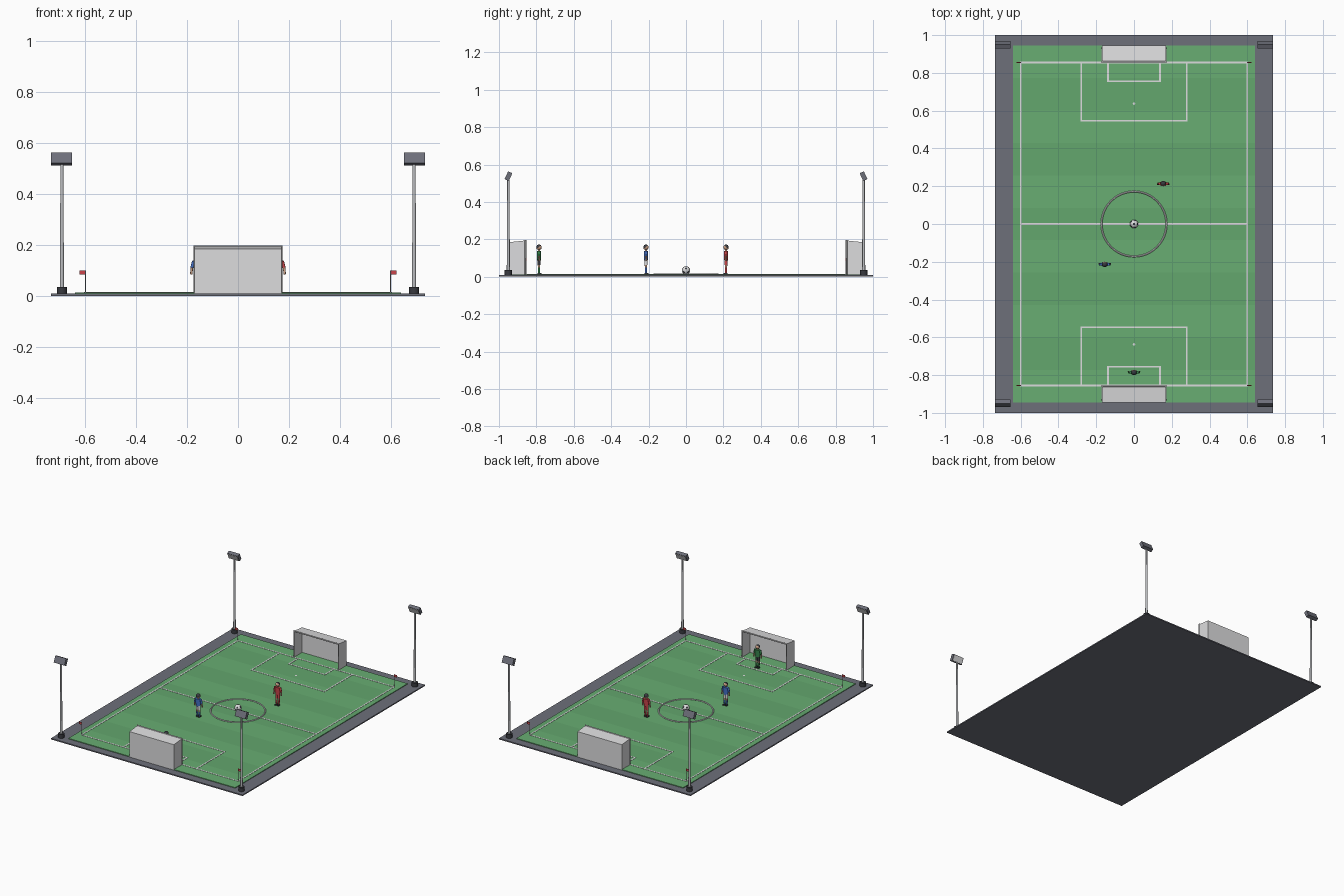
import bpy, bmesh, math
from mathutils import Matrix, Vector

if "Cube" in bpy.data.objects:
    bpy.data.objects.remove(bpy.data.objects["Cube"])


def mat(name, r, g, b):
    m = bpy.data.materials.new(name)
    m.diffuse_color = (r, g, b, 1)
    m.use_nodes = True
    m.node_tree.nodes["Principled BSDF"].inputs["Base Color"].default_value = m.diffuse_color
    return m


GRAY = mat("slate gray", 0.155, 0.16, 0.195)
GRASS_A = mat("grass light", 0.14, 0.42, 0.17)
GRASS_B = mat("grass deep", 0.125, 0.385, 0.155)
WHITE = mat("white", 0.72, 0.72, 0.73)
METAL = mat("pole metal", 0.5, 0.51, 0.53)
DARK = mat("charcoal", 0.04, 0.042, 0.05)
RED = mat("red", 0.6, 0.06, 0.07)
BLUE = mat("blue", 0.06, 0.17, 0.6)
KEEPER = mat("keeper green", 0.04, 0.25, 0.08)
SKIN = mat("skin", 0.62, 0.36, 0.24)

TURF = 0.0125  # height of the playing surface


class Part:
    """Collects primitives into one mesh object."""
    def __init__(self, name, *mats):
        self.name, self.mats, self.bm = name, mats, bmesh.new()

    def tag(self, verts, slot):
        for f in {f for v in verts for f in v.link_faces}:
            f.material_index = slot

    def box(self, c, size, rot=0.0, slot=0):
        m = Matrix.Translation(c) @ Matrix.Rotation(rot, 4, 'X') @ Matrix.Diagonal((*size, 1))
        self.tag(bmesh.ops.create_cube(self.bm, size=1, matrix=m)['verts'], slot)

    def rod(self, a, b, r1, r2, seg=10, slot=0, squash=1.0):
        a, b = Vector(a), Vector(b)
        m = (Matrix.Translation((a + b) / 2) @ (b - a).to_track_quat('Z', 'Y').to_matrix().to_4x4()
             @ Matrix.Diagonal((1, squash, 1, 1)))
        self.tag(bmesh.ops.create_cone(self.bm, cap_ends=True, segments=seg, radius1=r1, radius2=r2,
                                       depth=(b - a).length, matrix=m)['verts'], slot)

    def done(self, smooth=False, spin=0.0, loc=(0, 0, 0)):
        me = bpy.data.meshes.new(self.name)
        bmesh.ops.recalc_face_normals(self.bm, faces=self.bm.faces)
        self.bm.to_mesh(me)
        self.bm.free()
        for m in self.mats:
            me.materials.append(m)
        ob = bpy.data.objects.new(self.name, me)
        bpy.context.collection.objects.link(ob)
        ob.location, ob.rotation_euler.z = loc, spin
        if smooth:
            bpy.ops.object.select_all(action='DESELECT')
            ob.select_set(True)
            bpy.context.view_layer.objects.active = ob
            bpy.ops.object.shade_smooth_by_angle(angle=math.radians(40))
        return ob


# Ground slab
p = Part("ground_slab", GRAY)
p.box((0, 0, 0.004), (1.47, 2, 0.008))
p.done()

# Striped grass: slab cut across into eleven bands
p = Part("grass", GRASS_A, GRASS_B)
p.box((0, 0, 0.01), (1.28, 1.89, TURF * 2 - 0.02))
step = 1.89 / 11
for i in range(1, 11):
    geom = p.bm.verts[:] + p.bm.edges[:] + p.bm.faces[:]
    bmesh.ops.bisect_plane(p.bm, geom=geom, plane_co=(0, -0.945 + i * step, 0), plane_no=(0, 1, 0))
for f in p.bm.faces:
    f.material_index = int((f.calc_center_median().y + 0.9449) / step) % 2
p.done()

# Painted lines
p = Part("pitch_lines", WHITE)
W, LZ = 0.009, TURF + 0.0007


def line(x0, y0, x1, y1):
    p.box(((x0 + x1) / 2, (y0 + y1) / 2, LZ), (abs(x1 - x0) + W, abs(y1 - y0) + W, 0.0016))


line(-0.6, 0, 0.6, 0)
for s in (-1, 1):
    line(s * 0.6, -0.855, s * 0.6, 0.855)
    line(-0.6, s * 0.855, 0.6, s * 0.855)
    for hw, y in ((0.28, 0.547), (0.138, 0.755)):
        line(-hw, s * y, hw, s * y)
        for side in (-1, 1):
            line(side * hw, s * y, side * hw, s * 0.855)
    p.rod((0, s * 0.637, TURF), (0, s * 0.637, TURF + 0.002), 0.007, 0.007, 12)
p.done()

# Centre circle
bpy.ops.mesh.primitive_torus_add(major_radius=0.172, minor_radius=0.0045, major_segments=48,
                                 minor_segments=6, location=(0, 0, TURF + 0.001))
ring = bpy.context.object
ring.name = "centre_circle"
ring.data.materials.append(WHITE)

# Ball with dark patches around the twelve icosahedron corners
p = Part("ball", WHITE, DARK)
ico = bmesh.new()
bmesh.ops.create_icosphere(ico, subdivisions=1, radius=1)
corners = [v.co.normalized() for v in ico.verts]
ico.free()
bmesh.ops.create_icosphere(p.bm, subdivisions=4, radius=0.022)
for f in p.bm.faces:
    n = f.calc_center_median().normalized()
    f.material_index = int(max(n.dot(c) for c in corners) > math.cos(0.27))
p.done(smooth=True, loc=(0, 0, TURF + 0.022))

# Goals: net shell with a tubular front frame
for s, label in ((-1, "front"), (1, "back")):
    hw, yf, yb, zf, zb = 0.17, s * 0.858, s * 0.945, 0.193, 0.184
    p = Part(label + "_goal_net", WHITE)
    rim = [[p.bm.verts.new((x, y, z)) for y, z in ((yf, TURF), (yf, zf), (yb, zb), (yb, 0.008))]
           for x in (-hw, hw)]
    for side in rim:
        p.bm.faces.new(side)
    for i in (1, 2):
        p.bm.faces.new((rim[0][i], rim[0][i + 1], rim[1][i + 1], rim[1][i]))
    net = p.done()
    mod = net.modifiers.new("thickness", 'SOLIDIFY')
    mod.thickness, mod.offset = 0.002, 0

    p = Part(label + "_goal_frame", WHITE)
    for x in (-hw, hw):
        p.rod((x, yf, TURF), (x, yf, zf + 0.004), 0.0045, 0.0045)
    p.rod((-hw, yf, zf), (hw, yf, zf), 0.0045, 0.0045)
    p.done(smooth=True)

# Floodlights and corner flags in all four corners
for sx in (-1, 1):
    for sy in (-1, 1):
        x, y = sx * 0.692, sy * 0.95
        p = Part("floodlight_mast", METAL, DARK)
        p.rod((x, y, 0.008), (x, y, 0.035), 0.02, 0.02, 12, slot=1)
        p.rod((x, y, 0.035), (x, y, 0.53), 0.0085, 0.006, 10)
        p.done(smooth=True)

        lx = sx * 0.694
        tilt = sy * math.radians(25)
        p = Part("floodlight_head", GRAY, WHITE)
        p.box((lx, y, 0.538), (0.082, 0.023, 0.046), tilt)
        face = Matrix.Rotation(tilt, 3, 'X') @ Vector((0, -sy, 0))
        p.box(Vector((lx, y, 0.538)) + face * 0.012, (0.074, 0.003, 0.039), tilt, slot=1)
        p.done()

        fx, fy = sx * 0.6, sy * 0.855
        p = Part("corner_flag", METAL, RED)
        p.rod((fx, fy, TURF), (fx, fy, 0.1), 0.002, 0.002, 8)
        p.box((fx + sx * 0.011, fy, 0.091), (0.022, 0.003, 0.016), slot=1)
        p.done()


# Players, modelled facing -y at the origin
def player(name, kit, shorts, loc, spin):
    p = Part(name + "_body", kit, shorts, SKIN, DARK)
    for s in (-1, 1):
        lx = s * 0.0085
        p.box((lx, -0.003, 0.0035), (0.011, 0.021, 0.007), slot=3)                  # boot
        p.rod((lx, 0, 0.005), (lx, 0, 0.037), 0.0055, 0.0065, 10, 0)                # sock
        p.rod((lx, 0, 0.037), (lx, 0, 0.055), 0.0062, 0.007, 10, 2)                 # knee
        p.rod((lx, 0, 0.05), (lx, 0, 0.08), 0.0088, 0.009, 10, 1)                   # shorts
        p.rod((s * 0.019, 0, 0.124), (s * 0.026, 0, 0.098), 0.0068, 0.0062, 10, 0)  # sleeve
        p.rod((s * 0.026, 0, 0.098), (s * 0.029, -0.003, 0.072), 0.005, 0.0045, 10, 2)
    p.rod((0, 0, 0.074), (0, 0, 0.126), 0.017, 0.0215, 14, 0, 0.55)                 # shirt
    p.rod((0, 0, 0.124), (0, 0, 0.136), 0.006, 0.006, 10, 2)                        # neck
    p.done(smooth=True, spin=spin, loc=loc)

    p = Part(name + "_head", SKIN, DARK)
    bmesh.ops.create_uvsphere(p.bm, u_segments=16, v_segments=12, radius=0.0145)
    for f in p.bm.faces:
        c = f.calc_center_median()
        f.material_index = int(c.z + 0.7 * c.y > 0.0035)   # hair on crown and back
    p.done(smooth=True, spin=spin, loc=(loc[0], loc[1], loc[2] + 0.145))


player("red_player", RED, RED, (0.155, 0.214, TURF), 0)
player("blue_player", BLUE, WHITE, (-0.155, -0.214, TURF), math.pi)
player("goalkeeper", KEEPER, DARK, (0, -0.786, TURF), math.pi)
